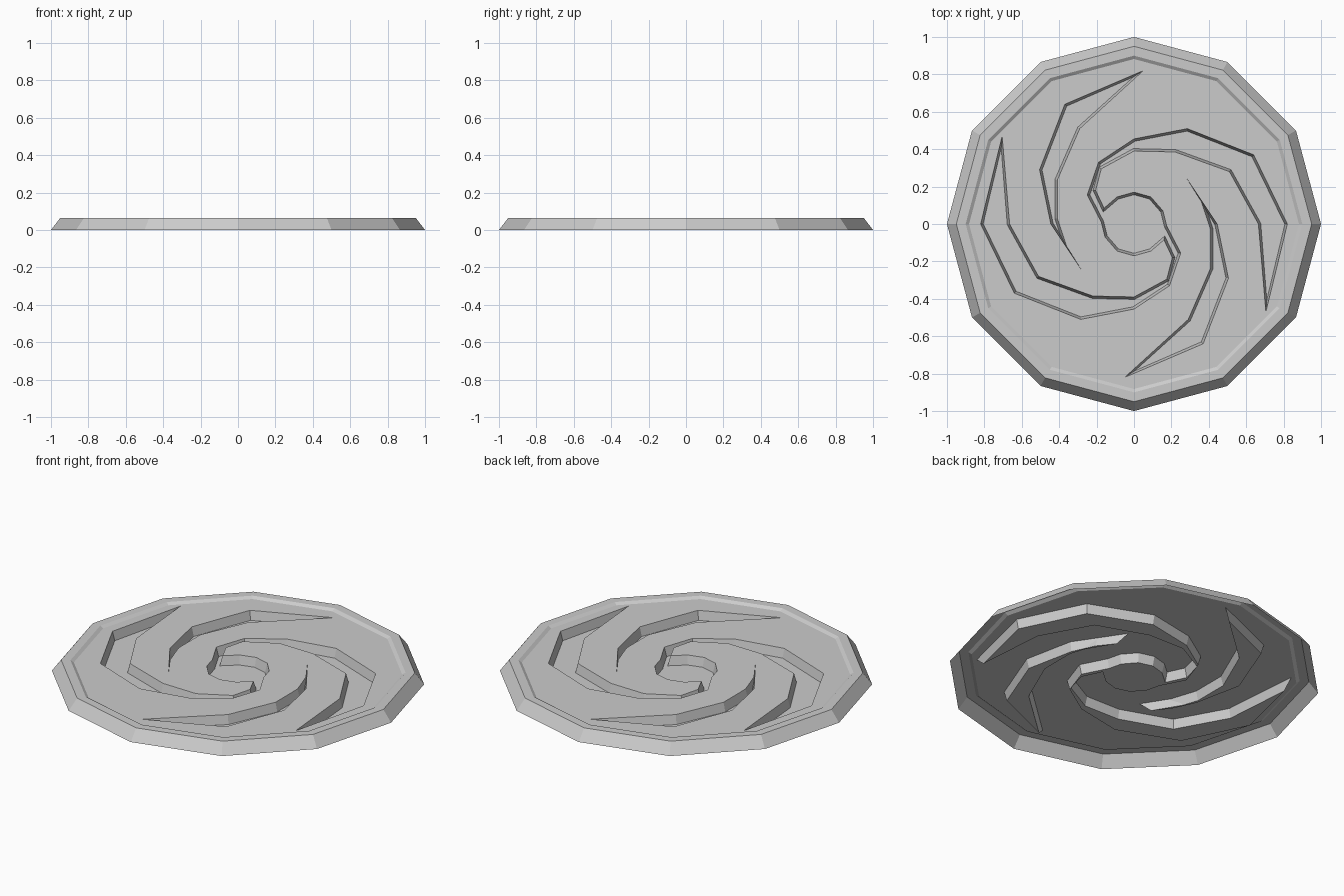
import bpy, bmesh, math
from mathutils import Vector

if "Cube" in bpy.data.objects:
    bpy.data.objects.remove(bpy.data.objects["Cube"])

SIDES = 12
TOP, PLATE, FLOOR = 0.065, 0.053, 0.0
INSET = 0.013


def spin(points):
    """Half-turn copy of a 2D outline."""
    return [(-x, -y) for x, y in points]


def inset(points, d):
    """Move every corner of an outline inwards by d, limiting sharp tips."""
    pts = [Vector(p) for p in points]
    n = len(pts)
    area = sum(pts[i].x * pts[(i + 1) % n].y - pts[(i + 1) % n].x * pts[i].y for i in range(n))
    s = 1 if area > 0 else -1
    out = []
    for i in range(n):
        a = (pts[i] - pts[i - 1]).normalized()
        b = (pts[(i + 1) % n] - pts[i]).normalized()
        na, nb = Vector((-a.y, a.x)) * s, Vector((-b.y, b.x)) * s
        m = (na + nb).normalized()
        out.append(pts[i] + m * min(d / max(m.dot(na), 0.05), d * 5))
    return out


def ring(bm, points, z):
    return [bm.verts.new((p[0], p[1], z)) for p in points]


def bridge(bm, lower, upper):
    n = len(lower)
    for i in range(n):
        j = (i + 1) % n
        bm.faces.new((lower[i], lower[j], upper[j], upper[i]))


def loop_edges(bm, ring_verts):
    n = len(ring_verts)
    return [bm.edges.get((ring_verts[i], ring_verts[(i + 1) % n])) for i in range(n)]


# Half of the central S-shaped channel: inner side, tip, outer side, hub arc
half_s = [(-0.16, 0.085), (-0.205, 0.18), (-0.175, 0.295), (0, 0.39), (0.22, 0.385),
          (0.51, 0.28), (0.665, 0), (0.705, -0.47), (0.82, 0), (0.64, 0.37),
          (0.285, 0.51), (0, 0.455), (-0.19, 0.33), (-0.25, 0.155), (-0.175, 0.01),
          (-0.155, -0.07), (-0.09, -0.145), (0, -0.17), (0.09, -0.145)]
main_spiral = half_s + spin(half_s)

# Shorter side channel
side_arm = [(0.05, 0.82), (-0.37, 0.64), (-0.505, 0.29), (-0.445, 0), (-0.265, -0.27),
            (-0.36, -0.12), (-0.41, 0.03), (-0.41, 0.235), (-0.29, 0.51)]

bm = bmesh.new()

# Twelve-sided bevelled rim, stepping down to the plate
rings = []
for r, z in [(1.0, 0), (0.95, TOP), (0.9, TOP), (0.882, PLATE)]:
    rings.append(ring(bm, [(r * math.cos(math.tau * i / SIDES), r * math.sin(math.tau * i / SIDES))
                           for i in range(SIDES)], z))
for a, b in zip(rings, rings[1:]):
    bridge(bm, a, b)
border = loop_edges(bm, rings[-1])

# Recessed channels with sloping walls and flat floors
for outline in (main_spiral, side_arm, spin(side_arm)):
    upper = ring(bm, outline, PLATE)
    lower = ring(bm, inset(outline, INSET), FLOOR)
    bridge(bm, lower, upper)
    border += loop_edges(bm, upper)
    bmesh.ops.triangle_fill(bm, edges=loop_edges(bm, lower), use_beauty=True, normal=(0, 0, 1))

# Flat plate between rim and channels
bmesh.ops.triangle_fill(bm, edges=border, use_beauty=True, normal=(0, 0, 1))

# Point every face upwards
bm.normal_update()
for f in bm.faces:
    if f.normal.z < 0:
        f.normal_flip()

mesh = bpy.data.meshes.new("spiral_plate")
bm.to_mesh(mesh)
bm.free()
bpy.context.collection.objects.link(bpy.data.objects.new("spiral_plate", mesh))
